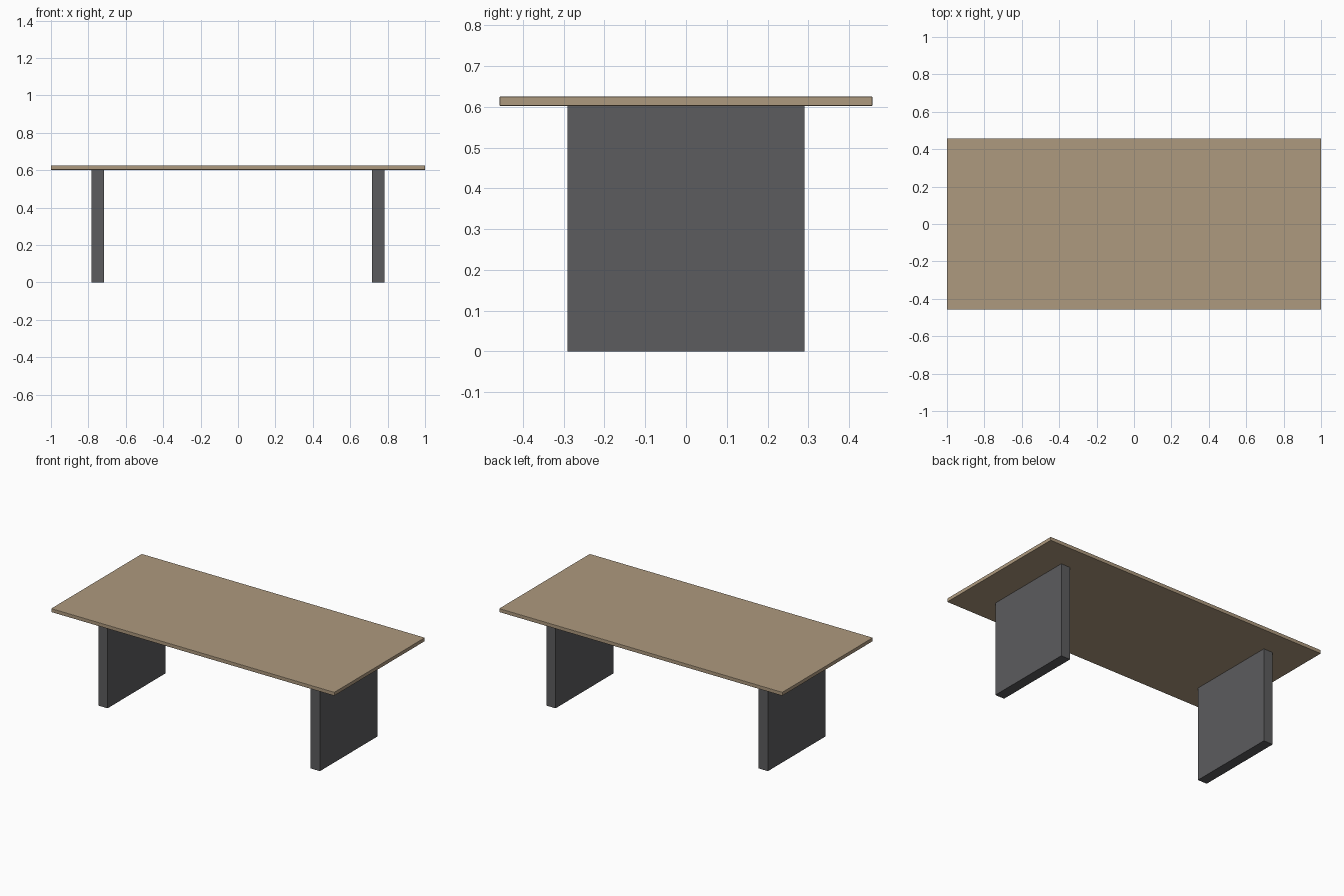
import bpy

if "Cube" in bpy.data.objects:
    bpy.data.objects.remove(bpy.data.objects["Cube"])


def material(name, color):
    mat = bpy.data.materials.new(name)
    mat.diffuse_color = (*color, 1.0)
    mat.use_nodes = True
    mat.node_tree.nodes["Principled BSDF"].inputs["Base Color"].default_value = mat.diffuse_color
    return mat


def box(name, center, size, mat, bevel=0.0):
    bpy.ops.mesh.primitive_cube_add(size=1, location=center)
    obj = bpy.context.object
    obj.name = name
    obj.scale = size
    bpy.ops.object.transform_apply(location=False, rotation=False, scale=True)
    obj.data.materials.append(mat)
    if bevel:
        mod = obj.modifiers.new("edge_softening", 'BEVEL')
        mod.width = bevel
        mod.segments = 2
    return obj


wood = material("light_brown_wood", (0.42, 0.32, 0.21))
grey = material("dark_grey", (0.107, 0.107, 0.112))

TOP_Z, UNDERSIDE_Z = 0.625, 0.602

# Thin table top with slightly softened edges
box("table_top", (0, 0, (TOP_Z + UNDERSIDE_Z) / 2),
    (2.0, 0.914, TOP_Z - UNDERSIDE_Z), wood, bevel=0.002)

# Two slab legs, one at each end
for side, label in ((-1, "left"), (1, "right")):
    box(f"{label}_slab_leg", (side * 0.75, 0, UNDERSIDE_Z / 2),
        (0.065, 0.582, UNDERSIDE_Z), grey)
